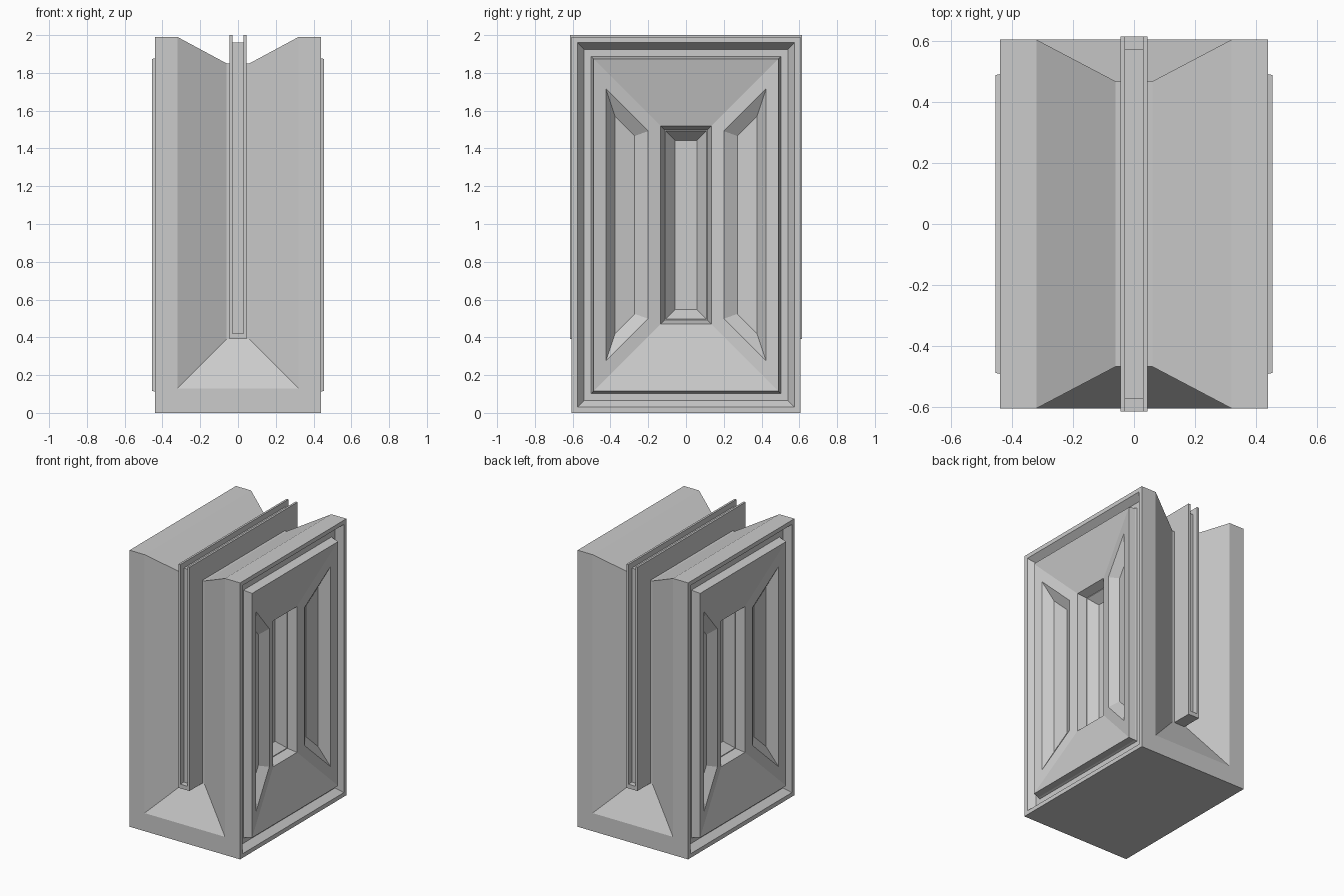
import bpy, bmesh

if "Cube" in bpy.data.objects:
    bpy.data.objects.remove(bpy.data.objects["Cube"])

W, H = 0.605, 1.99          # half depth and height of the main block


def finish(bm, name, mirror=False):
    mesh = bpy.data.meshes.new(name)
    bm.to_mesh(mesh)
    bm.free()
    obj = bpy.data.objects.new(name, mesh)
    bpy.context.collection.objects.link(obj)
    if mirror:
        mod = obj.modifiers.new("mirror_x", 'MIRROR')
        mod.use_axis[0] = True
    return obj


def ring(bm, x, pts):
    return [bm.verts.new((x, y, z)) for y, z in pts]


def bridge(bm, a, b):
    n = len(a)
    return [bm.faces.new((a[i], a[(i + 1) % n], b[(i + 1) % n], b[i]))
            for i in range(n)]


def section(wi, z_base, z_step, top):
    """Block cross-section: wide foot, sloped shoulder, narrower upper part."""
    return [(-W, 0), (W, 0), (W, z_base), (wi, z_step),
            (wi, top), (-wi, top), (-wi, z_step), (-W, z_base)]


def rect(m):
    """Side outline shrunk by margin m."""
    return [(-W + m, m), (W - m, m), (W - m, H - m), (-W + m, H - m)]


# Main block (half, mirrored): V groove around front, top and back
bm = bmesh.new()
core = section(0.468, 0.13, 0.39, 1.85)
rings = [ring(bm, 0, core), ring(bm, 0.06, core),
         ring(bm, 0.32, section(W, 0.13, 0.13, H)),
         ring(bm, 0.44, section(W, 0, 0, H))]
for a, b in zip(rings, rings[1:]):
    bridge(bm, a, b)

# Side face: frame, trough, raised rim, sunken pyramid, central window
steps = [(0, 0.44), (0.03, 0.44), (0.065, 0.395), (0.103, 0.395),
         (0.108, 0.41), (0.116, 0.455), (0.47, 0.375), (0.492, 0.315),
         (0.497, 0.315), (0.547, 0.255)]
rings = [ring(bm, x, rect(m)) for m, x in steps]
bands = [bridge(bm, a, b) for a, b in zip(rings, rings[1:])]
bm.faces.new(rings[-1])

# Two slanted side pockets in the pyramid slopes
pockets = [bands[5][1], bands[5][3]]
bm.normal_update()
bmesh.ops.inset_individual(bm, faces=pockets, thickness=0.067,
                           use_even_offset=True)
bmesh.ops.inset_individual(bm, faces=pockets, thickness=0.061, depth=-0.053,
                           use_even_offset=True)
bmesh.ops.remove_doubles(bm, verts=bm.verts, dist=0.0005)
finish(bm, "main_block", mirror=True)


def box(name, lo, hi):
    bm = bmesh.new()
    bmesh.ops.create_cube(bm, size=1)
    for v in bm.verts:
        v.co = [l + (c + 0.5) * (h - l) for c, l, h in zip(v.co, lo, hi)]
    return finish(bm, name)


# Centre fin: two thin plates around a lower core, closed at the bottom
for side, name in ((1, "right_fin_plate"), (-1, "left_fin_plate")):
    a, b = sorted((side * 0.029, side * 0.044))
    box(name, (a, -0.615, 0.39), (b, 0.615, 2.0))
box("fin_core", (-0.029, -0.575, 0.42), (0.029, 0.575, 1.96))
box("fin_foot", (-0.029, -0.615, 0.39), (0.029, 0.615, 0.42))
